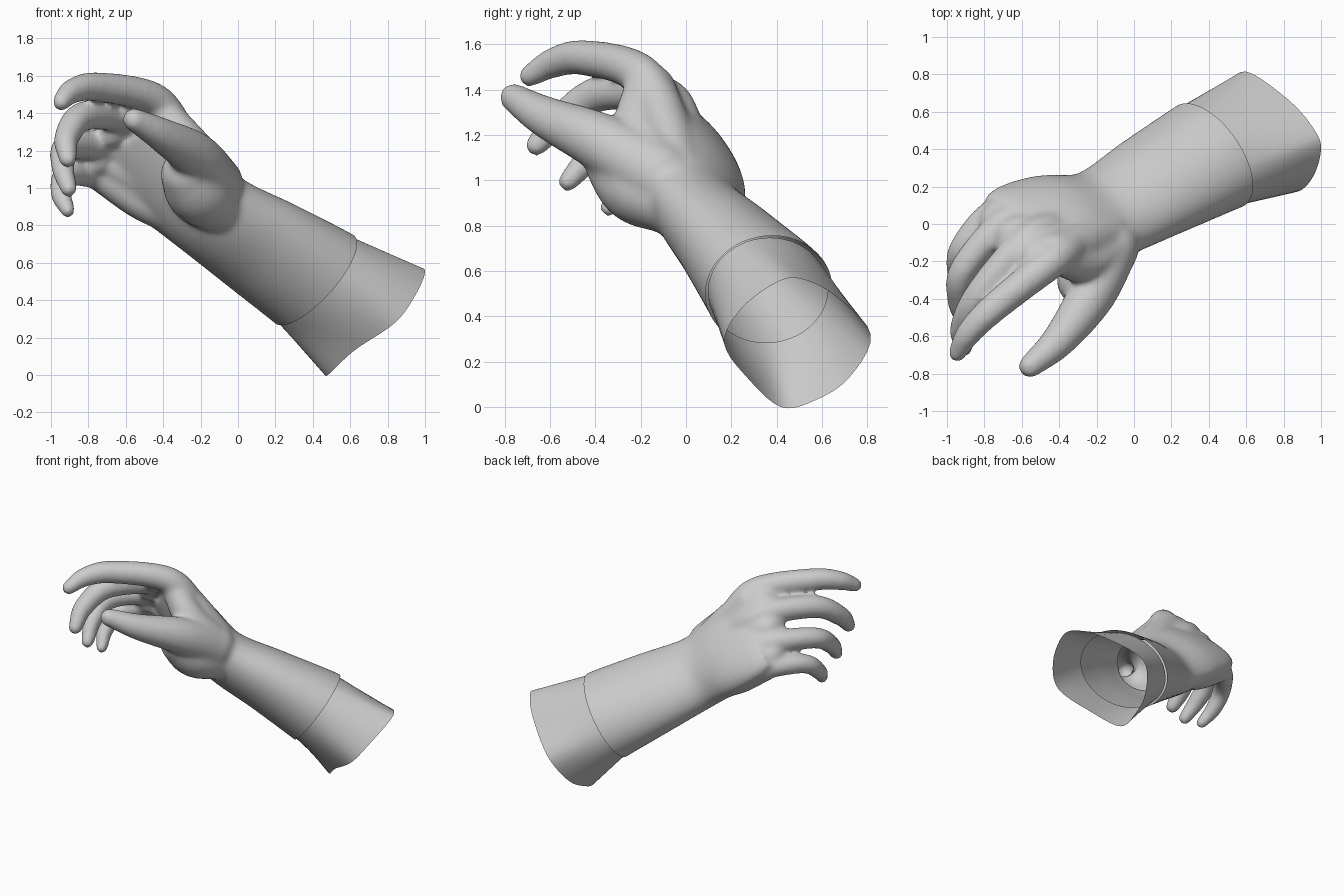
import bpy, bmesh, math
from mathutils import Vector, Matrix

if "Cube" in bpy.data.objects:
    bpy.data.objects.remove(bpy.data.objects["Cube"])

BACK = Vector((.156, .715, .68)).normalized()      # direction the back of the hand faces
AXIS = Vector((-.74, -.37, .56)).normalized()      # forearm direction, towards the hand
SEAM = Vector((.41, .365, .51))                    # centre of the glove's open end


def spline(pts, steps, closed=False):
    """Catmull-Rom samples through points of any dimension."""
    p = [Vector(q) for q in pts]
    if closed:
        p = [p[-1]] + p + p[:2]
    else:
        p = [p[0] * 2 - p[1]] + p + [p[-1] * 2 - p[-2]]
    out = []
    for i in range(1, len(p) - 2):
        a, b, c, d = p[i - 1:i + 3]
        for s in range(steps):
            t = s / steps
            out.append((b * 2 + (c - a) * t + (a * 2 - b * 5 + c * 4 - d) * t * t
                        + (b * 3 - a - c * 3 + d) * t ** 3) * .5)
    return out if closed else out + [p[-2]]


def frame(tan):
    """Width and thickness directions of a cross-section."""
    wide = tan.cross(BACK).normalized()
    return wide, wide.cross(tan).normalized()


def skin(bm, rings):
    """Join rings of points with quads; returns the vertex rings."""
    rings = [[bm.verts.new(p) for p in r] for r in rings]
    for r0, r1 in zip(rings, rings[1:]):
        for k in range(len(r0)):
            j = (k + 1) % len(r0)
            bm.faces.new((r0[k], r0[j], r1[j], r1[k]))
    return rings


def loft(bm, pts, steps=6, sides=40):
    """Closed elliptic tube; every point is x, y, z, half width, half thickness."""
    s = spline(pts, steps)
    rings = []
    for i, q in enumerate(s):
        wide, thin = frame((s[min(i + 1, len(s) - 1)].xyz - s[max(i - 1, 0)].xyz).normalized())
        turn = [2 * math.pi * k / sides for k in range(sides)]
        rings.append([q.xyz + wide * (math.cos(a) * q[3]) + thin * (math.sin(a) * q[4])
                      for a in turn])
    rings = skin(bm, rings)
    bm.faces.new(rings[0][::-1])
    bm.faces.new(rings[-1])
    bmesh.ops.recalc_face_normals(bm, faces=bm.faces[:])


def chain(bm, pts, steps=9):
    """Row of overlapping balls; every point is x, y, z, radius."""
    for q in spline(pts, steps):
        bmesh.ops.create_icosphere(bm, subdivisions=3, radius=q[3],
                                   matrix=Matrix.Translation(q.xyz))


def make(name, bm):
    me = bpy.data.meshes.new(name)
    bm.to_mesh(me)
    bm.free()
    ob = bpy.data.objects.new(name, me)
    bpy.context.collection.objects.link(ob)
    for p in me.polygons:
        p.use_smooth = True
    return ob


# gloved hand: forearm and palm in one loft
bm = bmesh.new()
low = SEAM - AXIS * .12
loft(bm, [(*low, .345, .28), (*SEAM, .342, .272), (.13, .212, .69, .318, .225),
          (-.155, .055, .872, .288, .183), (-.37, .015, 1.07, .335, .165),
          (-.52, -.02, 1.2, .34, .125), (-.60, -.05, 1.27, .31, .09)])

# four curled fingers: knuckle, middle joint, end joint, tip
fingers = [
    ((-.44, -.20, 1.465), (-.74, -.44, 1.54), (-.88, -.58, 1.52), (-.945, -.69, 1.46), .094),
    ((-.57, -.09, 1.36), (-.82, -.37, 1.385), (-.915, -.55, 1.27), (-.91, -.66, 1.155), .095),
    ((-.68, .01, 1.21), (-.91, -.24, 1.22), (-.935, -.41, 1.11), (-.905, -.52, .995), .088),
    ((-.74, .06, 1.07), (-.915, -.12, 1.07), (-.945, -.25, .97), (-.91, -.34, .88), .080),
]
wrist = Vector((-.155, .055, .9))
for k, m, e, t, r in fingers:
    root = Vector(k).lerp(wrist, .45)
    chain(bm, [(*root, r * 1.3), (*k, r), (*m, r * .86), (*e, r * .73), (*t, r * .53)])

# flesh between neighbouring knuckles
for f, g in zip(fingers, fingers[1:]):
    mid = (Vector(f[0]) + Vector(g[0])) / 2
    front = mid.lerp((Vector(f[1]) + Vector(g[1])) / 2, .22)
    chain(bm, [(*mid.lerp(wrist, .5), .12), (*mid, .09), (*front, .075)])

# thumb and the mound of muscle below it
chain(bm, [(-.13, -.12, 1.02, .16), (-.23, -.38, 1.17, .13),
           (-.40, -.62, 1.28, .093), (-.555, -.76, 1.365, .064)])
chain(bm, [(-.05, .03, .84, .13), (-.13, -.09, .92, .155), (-.21, -.21, .98, .175),
           (-.27, -.30, 1.07, .145)], 6)
# web between thumb and index finger, and both edges of the palm
chain(bm, [(-.15, -.15, 1.08, .13), (-.27, -.21, 1.24, .11), (-.40, -.18, 1.40, .095)], 8)
chain(bm, [(-.15, -.05, 1.04, .13), (-.29, -.10, 1.23, .12), (-.42, -.14, 1.41, .095)], 8)
chain(bm, [(-.28, .10, .85, .12), (-.50, .10, .935, .115), (-.72, .07, 1.06, .092)], 8)

# melt the parts together and smooth
hand = make("gloved_hand", bm)
rem = hand.modifiers.new("fuse", 'REMESH')
rem.mode = 'VOXEL'
rem.voxel_size = .014
rem.use_smooth_shade = True
smo = hand.modifiers.new("soften", 'SMOOTH')
smo.factor = .5
smo.iterations = 20
dg = bpy.context.evaluated_depsgraph_get()
fused = bpy.data.meshes.new_from_object(hand.evaluated_get(dg))
hand.modifiers.clear()

# cut the glove open at its seam
bm = bmesh.new()
bm.from_mesh(fused)
bmesh.ops.bisect_plane(bm, geom=bm.verts[:] + bm.edges[:] + bm.faces[:],
                       plane_co=SEAM, plane_no=AXIS, clear_inner=True)
bm.to_mesh(hand.data)
bm.free()
for p in hand.data.polygons:
    p.use_smooth = True

# open flared sleeve: from an ellipse inside the glove straight to an uneven rim
rim = spline([(.48, .42, 0), (.62, .27, .13), (.84, .17, .28), (.95, .24, .43), (1, .4, .55),
              (.96, .51, .565), (.83, .66, .49), (.6, .815, .32), (.5, .72, .13),
              (.475, .57, .03)], 5, closed=True)
wide, thin = frame(AXIS)
centre = sum(rim, Vector((0, 0, 0))) / len(rim)
inner = []
for p in rim:
    a = math.atan2((p - centre).dot(thin), (p - centre).dot(wide))
    inner.append(SEAM + AXIS * .01 + wide * (math.cos(a) * .325) + thin * (math.sin(a) * .255))
bm = bmesh.new()
skin(bm, [[p.lerp(q, i / 6) for p, q in zip(inner, rim)] for i in range(7)])
bmesh.ops.recalc_face_normals(bm, faces=bm.faces[:])
make("sleeve", bm)
